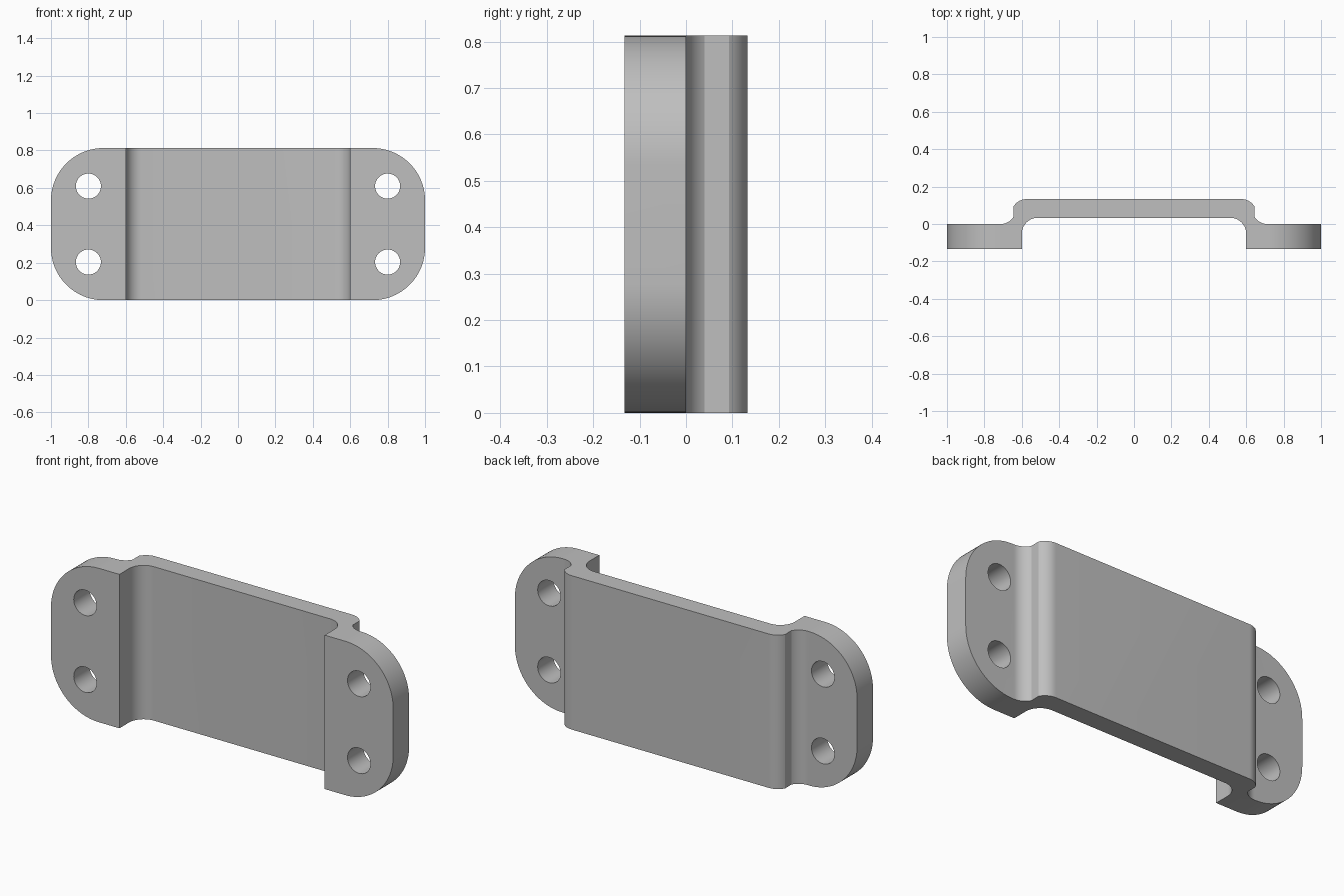
import bpy, bmesh
from math import sin, cos, pi, radians
from mathutils import Vector

if "Cube" in bpy.data.objects:
    bpy.data.objects.remove(bpy.data.objects["Cube"])

HEIGHT = 0.813
HALF_DEPTH = 0.133
CORNER = 0.28
HOLE = 0.067

grey = bpy.data.materials.new("plain grey")
grey.use_nodes = True
colour = (0.52, 0.52, 0.52, 1)
grey.diffuse_color = colour
grey.node_tree.nodes["Principled BSDF"].inputs["Base Color"].default_value = colour


def arc(cx, cy, r, start, end, steps=12):
    angles = [radians(start + (end - start) * i / steps) for i in range(steps + 1)]
    return [(cx + r * cos(a), cy + r * sin(a)) for a in angles]


def prism(name, points, offset):
    """Extrude a closed outline of 3D points along offset."""
    bm = bmesh.new()
    face = bm.faces.new([bm.verts.new(p) for p in points])
    moved = bmesh.ops.extrude_face_region(bm, geom=[face])["geom"]
    bmesh.ops.translate(bm, vec=Vector(offset),
                        verts=[v for v in moved if isinstance(v, bmesh.types.BMVert)])
    bmesh.ops.recalc_face_normals(bm, faces=bm.faces)
    mesh = bpy.data.meshes.new(name)
    bm.to_mesh(mesh)
    bm.free()
    mesh.materials.append(grey)
    obj = bpy.data.objects.new(name, mesh)
    bpy.context.collection.objects.link(obj)
    return obj


def cut(target, tool, operation):
    tool.hide_render = True
    mod = target.modifiers.new(tool.name, "BOOLEAN")
    mod.operation = operation
    mod.solver = "EXACT"
    mod.object = tool
    bpy.context.view_layer.objects.active = target
    bpy.ops.object.modifier_apply(modifier=mod.name)
    bpy.data.objects.remove(tool)


# Bent strap section: right half from the middle of the back round to the front
half = arc(0.575, HALF_DEPTH - 0.08, 0.08, 90, 30)
half += arc(0.713, 0.08, 0.08, 210, 270)
half += [(1.0, 0), (1.0, -HALF_DEPTH), (0.6, -HALF_DEPTH)]
half += arc(0.515, -0.052, 0.085, 0, 90)
section = half + [(-x, y) for x, y in reversed(half)]
bracket = prism("bracket", [(x, y, 0) for x, y in section], (0, 0, HEIGHT))

# Rounded end corners
outline = []
for sx, top, start in ((1, 1, 0), (-1, 1, 90), (-1, 0, 180), (1, 0, 270)):
    cz = HEIGHT - CORNER if top else CORNER
    outline += arc(sx * (1 - CORNER), cz, CORNER, start, start + 90, 24)
cut(bracket, prism("corner_cutter", [(x, -0.5, z) for x, z in outline], (0, 1, 0)),
    "INTERSECT")

# Four screw holes
for x in (-0.8, 0.8):
    for z in (HEIGHT / 2 - 0.203, HEIGHT / 2 + 0.203):
        ring = arc(x, z, HOLE, 0, 360, 40)[:-1]
        cut(bracket, prism("hole_cutter", [(px, -0.5, pz) for px, pz in ring], (0, 1, 0)),
            "DIFFERENCE")

bpy.ops.object.select_all(action="DESELECT")
bracket.select_set(True)
bpy.context.view_layer.objects.active = bracket
bpy.ops.object.shade_smooth_by_angle(angle=radians(30))
